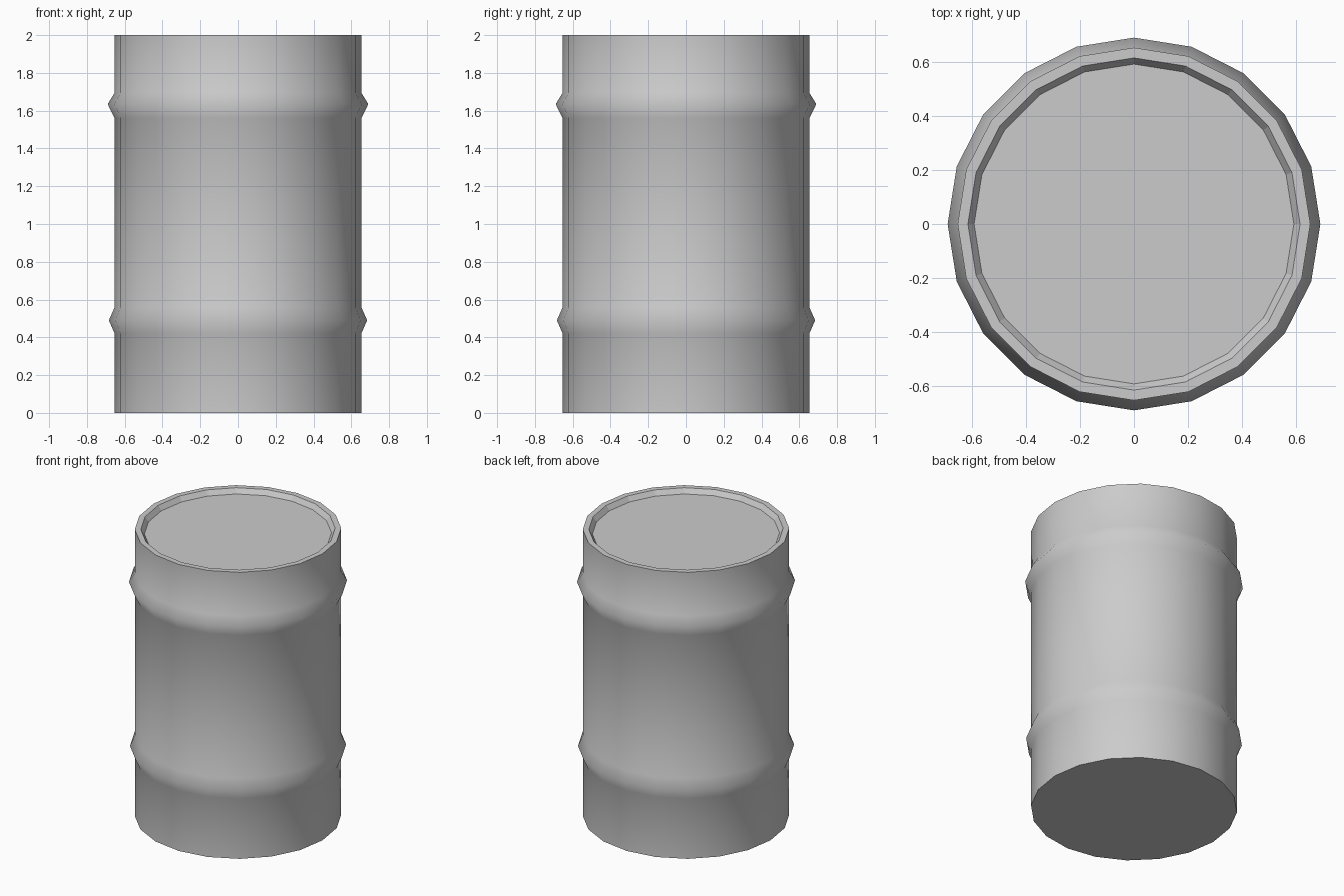
import bpy, bmesh
from math import cos, sin, pi

if "Cube" in bpy.data.objects:
    bpy.data.objects.remove(bpy.data.objects["Cube"])

SIDES = 20
R = 0.653

# outer wall with two raised hoops, then flat rim and sloped recess to the lid
WALL = [(R, 0), (R, 0.42), (0.684, 0.49), (R, 0.56),
        (R, 1.56), (0.69, 1.635), (R, 1.695), (R, 2.0)]
RIM = [(0.615, 2.0), (0.592, 1.967)]

bm = bmesh.new()


def ring(r, z):
    return [bm.verts.new((r * cos(2 * pi * i / SIDES), r * sin(2 * pi * i / SIDES), z))
            for i in range(SIDES)]


rings = [ring(r, z) for r, z in WALL + RIM]
for k in range(len(rings) - 1):
    a, b = rings[k], rings[k + 1]
    for i in range(SIDES):
        j = (i + 1) % SIDES
        face = bm.faces.new((a[i], a[j], b[j], b[i]))
        face.smooth = k < len(WALL) - 1

# bottom and recessed lid
bm.faces.new(rings[0][::-1])
bm.faces.new(rings[-1])

# crisp edges around the rim, recess and base
for e in bm.edges:
    if any(not f.smooth for f in e.link_faces):
        e.smooth = False

mesh = bpy.data.meshes.new("barrel")
bm.to_mesh(mesh)
bm.free()
barrel = bpy.data.objects.new("barrel", mesh)
bpy.context.collection.objects.link(barrel)
